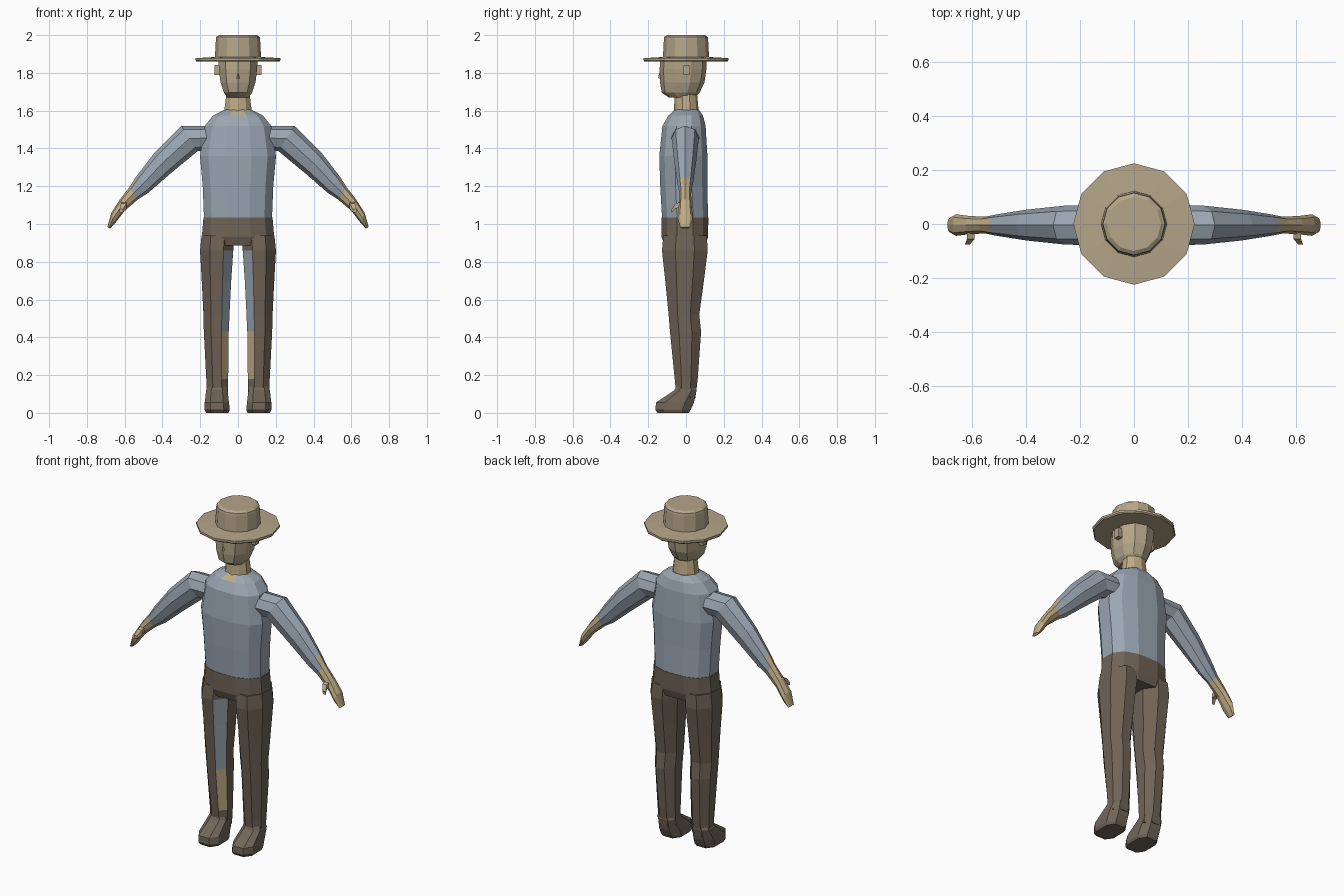
import bpy, bmesh, math
from mathutils import Vector

cube = bpy.data.objects.get("Cube")
if cube:
    bpy.data.objects.remove(cube)


def material(name, rgb):
    m = bpy.data.materials.new(name)
    m.use_nodes = True
    linear = [(c / 255) ** 2.2 for c in rgb] + [1]
    m.diffuse_color = linear
    m.node_tree.nodes["Principled BSDF"].inputs["Base Color"].default_value = linear
    return m


MATS = [material("grey blue shirt", (153, 165, 177)),
        material("brown trousers", (112, 99, 87)),
        material("straw hat", (179, 164, 136)),
        material("skin", (190, 170, 132)),
        material("brown shoe", (114, 102, 89))]
SHIRT, PANTS, STRAW, SKIN, SHOE = range(5)


def finish(name, bm, paint):
    """Orient faces, colour them by a rule and make the object."""
    bmesh.ops.recalc_face_normals(bm, faces=bm.faces)
    bm.normal_update()
    for f in bm.faces:
        f.material_index = paint(f) if callable(paint) else paint
    mesh = bpy.data.meshes.new(name)
    bm.to_mesh(mesh)
    bm.free()
    for m in MATS:
        mesh.materials.append(m)
    obj = bpy.data.objects.new(name, mesh)
    bpy.context.collection.objects.link(obj)
    return obj


def loft(name, rings, paint):
    """Skin a list of equal point rings and cap both ends."""
    bm = bmesh.new()
    loops = [[bm.verts.new(p) for p in ring] for ring in rings]
    n = len(loops[0])
    for a, b in zip(loops, loops[1:]):
        for i in range(n):
            j = (i + 1) % n
            bm.faces.new((a[i], a[j], b[j], b[i]))
    bm.faces.new(loops[0])
    bm.faces.new(loops[-1])
    return finish(name, bm, paint)


def oval(z, cx, rx, front, back, n=8, power=2.0, turn=0.5):
    """Level ring, slightly squared when power exceeds two."""
    cy, ry = (front + back) / 2, (back - front) / 2
    k = 1 / math.cos(math.pi / n) if turn else 1
    pts = []
    for i in range(n):
        t = 2 * math.pi * (i + turn) / n
        c, s = math.cos(t), math.sin(t)
        e = 2 / power
        x = math.copysign(abs(c) ** e, c) * (k if power == 2 else 1)
        y = math.copysign(abs(s) ** e, s) * (k if power == 2 else 1)
        pts.append(Vector((cx + rx * x, cy + ry * y, z)))
    return pts


def box(name, centre, size, paint):
    x, y, z = centre
    a, b, c = (v / 2 for v in size)
    rings = [[(x + i * a, y + j * b, z + k * c) for i, j in ((-1, -1), (1, -1), (1, 1), (-1, 1))]
             for k in (-1, 1)]
    return loft(name, rings, paint)


# Shirt body, with the open collar in front
def collar(f):
    c = f.calc_center_median()
    return SKIN if c.z > 1.575 and c.y < -0.03 and abs(c.x) < 0.04 else SHIRT


body = [(1.03, .185, -.13, .12), (1.2, .192, -.14, .117), (1.36, .207, -.145, .117),
        (1.52, .18, -.128, .107), (1.575, .135, -.095, .092), (1.605, .072, -.06, .07)]
loft("shirt_body", [oval(z, 0, r, a, b, 12, 2.5) for z, r, a, b in body], collar)

# Trouser hips
hips = [(.885, .18, -.115, .105), (.93, .197, -.132, .12), (1.035, .188, -.132, .122)]
loft("trouser_hips", [oval(z, 0, r, a, b, 12, 2.5) for z, r, a, b in hips], PANTS)

# Neck and head
neck = [(1.56, .075, -.065, .07), (1.62, .07, -.06, .062), (1.70, .06, -.055, .055)]
loft("neck", [oval(z, 0, r, a, b, 10) for z, r, a, b in neck], SKIN)
head = [(1.67, .058, -.09, .045), (1.695, .078, -.128, .072), (1.75, .097, -.138, .098),
        (1.82, .106, -.14, .108), (1.88, .108, -.135, .11)]
loft("head", [oval(z, 0, r, a, b, 10, 2.2) for z, r, a, b in head], STRAW)
loft("nose", [[(-.012, -.13, 1.77), (.012, -.13, 1.77), (0, -.149, 1.772)],
              [(-.004, -.13, 1.805), (.004, -.13, 1.805), (0, -.139, 1.805)]], SKIN)

# Hat: brim and crown in one turned profile
hat = [(1.86, .1), (1.86, .22), (1.866, .225), (1.878, .225), (1.884, .122),
       (1.978, .117), (1.99, .115), (2.0, .1)]
loft("hat", [oval(z, 0, r, -r, r, 12, 2, 0) for z, r in hat], STRAW)


# Inner front strip of each leg is blue above and tan below
def leg_paint(f):
    c = f.calc_center_median()
    inner_front = f.normal.x * c.x < -.03 and f.normal.y < -.3
    if not inner_front or c.z < .18 or c.z > .89:
        return PANTS
    return SHIRT if c.z > .44 else SKIN


def arm_paint(f):
    return SKIN if abs(f.calc_center_median().x) > .55 else SHIRT


leg = [(.08, .11, .055, -.05, .05), (.18, .11, .058, -.06, .062), (.43, .115, .066, -.085, .08),
       (.52, .114, .069, -.092, .07), (.7, .114, .078, -.11, .095), (.86, .113, .088, -.127, .115),
       (.94, .108, .085, -.12, .11)]
foot = [(0, .11, .062, -.155, .02), (.015, .11, .07, -.167, .03), (.055, .112, .068, -.165, .048),
        (.12, .112, .06, -.065, .06), (.14, .11, .052, -.055, .052)]
# Arm sections: upper point, lower point, half depth
arm = [((.16, 1.52), (.16, 1.39), .075), ((.3, 1.52), (.215, 1.385), .072),
       ((.44, 1.38), (.36, 1.265), .057), ((.54, 1.25), (.475, 1.165), .04),
       ((.575, 1.195), (.53, 1.13), .031), ((.625, 1.13), (.60, 1.07), .034),
       ((.67, 1.06), (.65, 1.005), .04), ((.692, .985), (.678, .975), .026)]

for side, s in (("left", 1), ("right", -1)):
    loft(side + "_leg", [oval(z, s * x, r, a, b) for z, x, r, a, b in leg], leg_paint)
    loft(side + "_shoe", [oval(z, s * x, r, a, b, 8, 2.8) for z, x, r, a, b in foot], SHOE)

    # Arm and hand
    rings = []
    for up, low, depth in arm:
        mid = [(u + v) / 2 for u, v in zip(up, low)]
        half = [(u - v) / 2 for u, v in zip(up, low)]
        ring = []
        for i in range(8):
            t = math.tau * i / 8
            c, d = math.cos(t), math.sin(t)
            ring.append((s * (mid[0] + half[0] * c), depth * d - .004, mid[1] + half[1] * c))
        rings.append(ring)
    loft(side + "_arm", rings, arm_paint)

    # Thumb and ear
    loft(side + "_thumb", [[(s * (x + dx), y, z + dz) for dx, dz in
                            ((-w, w), (w, w), (w, -w), (-w, -w))]
                           for x, y, z, w in ((.605, -.02, 1.105, .014), (.605, -.055, 1.095, .014),
                                              (.618, -.076, 1.07, .009))], SKIN)
    box(side + "_ear", (s * .11, .003, 1.815), (.03, .032, .055), STRAW)
